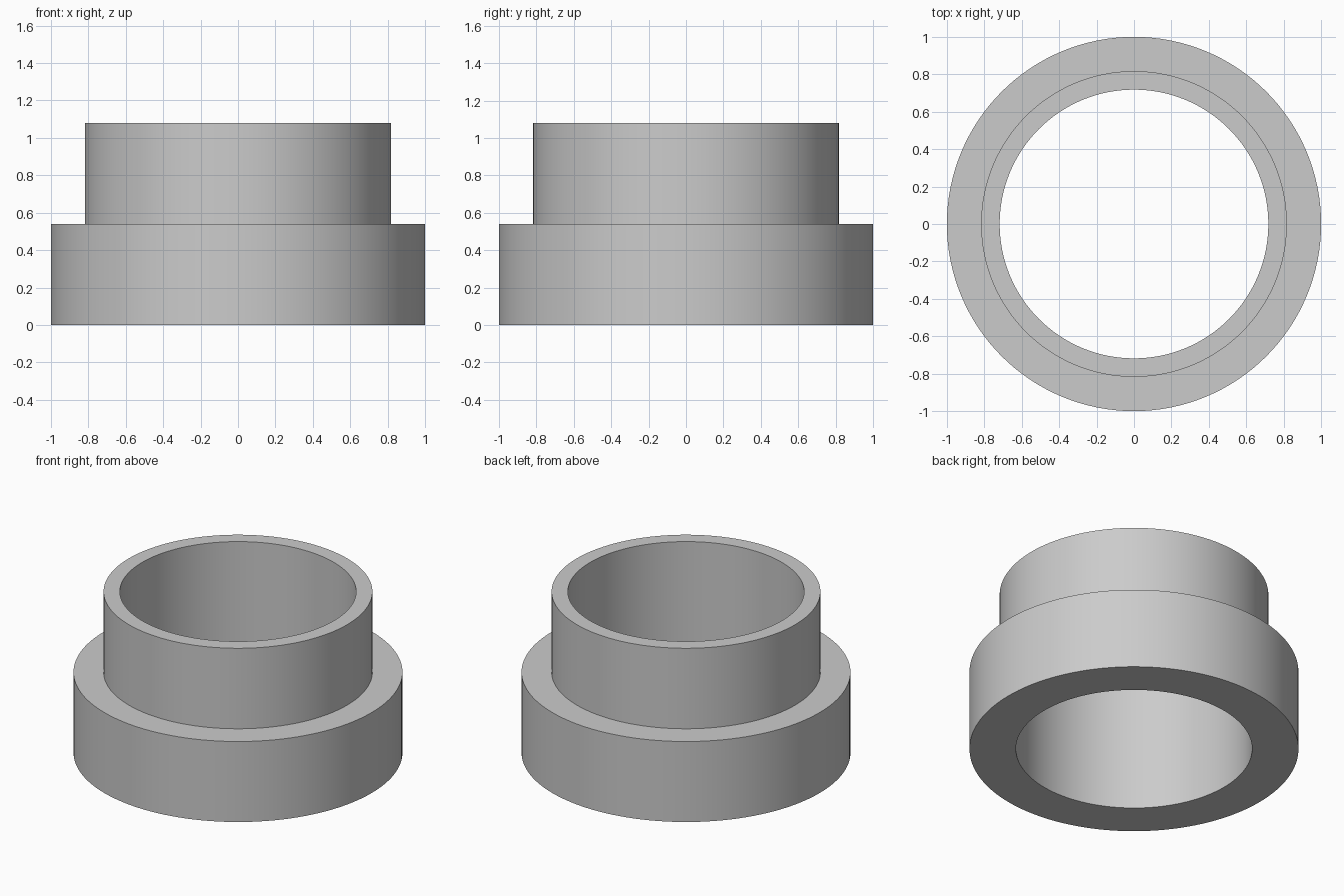
import bpy
import bmesh
from math import cos, sin, tau

if "Cube" in bpy.data.objects:
    bpy.data.objects.remove(bpy.data.objects["Cube"])

SEGMENTS = 128

# Closed cross-section of the stepped bushing: (radius, height)
PROFILE = [(0.718, 0.0), (1.0, 0.0), (1.0, 0.54),
           (0.817, 0.54), (0.817, 1.08), (0.718, 1.08)]


def lathe(name, profile, segments):
    """Revolve a closed profile around the z axis."""
    bm = bmesh.new()
    rings = [[bm.verts.new((r * cos(tau * i / segments), r * sin(tau * i / segments), z))
              for r, z in profile] for i in range(segments)]
    n = len(profile)
    for i in range(segments):
        a, b = rings[i], rings[(i + 1) % segments]
        for j in range(n):
            k = (j + 1) % n
            bm.faces.new((a[j], b[j], b[k], a[k]))
    bmesh.ops.recalc_face_normals(bm, faces=bm.faces)
    mesh = bpy.data.meshes.new(name)
    bm.to_mesh(mesh)
    bm.free()
    obj = bpy.data.objects.new(name, mesh)
    bpy.context.collection.objects.link(obj)
    return obj


# Flanged bushing with a straight through bore
bushing = lathe("flanged_bushing", PROFILE, SEGMENTS)
bpy.context.view_layer.objects.active = bushing
bushing.select_set(True)
bpy.ops.object.shade_smooth_by_angle()
